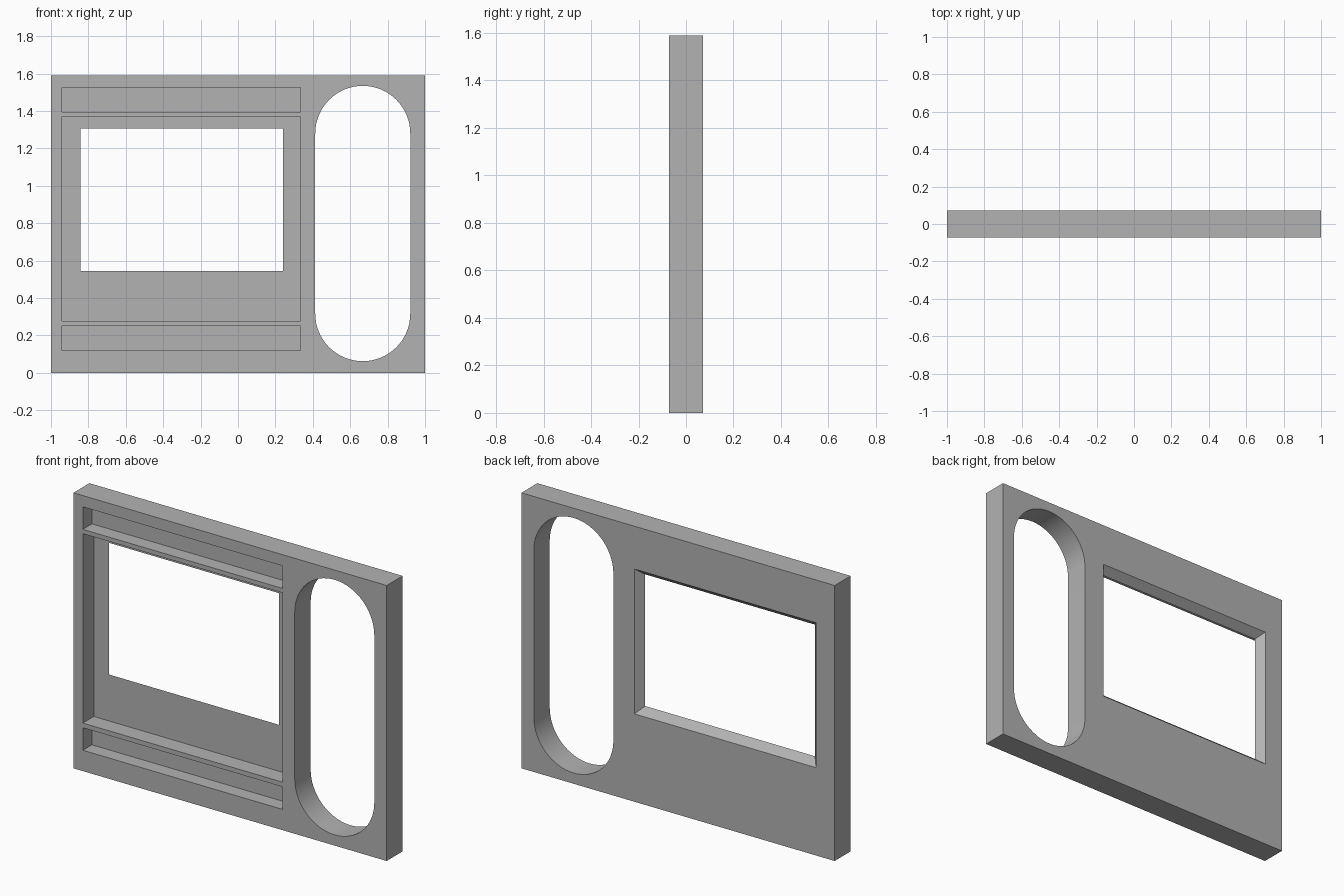
import bpy
import bmesh
import math

# Remove the default cube
cube = bpy.data.objects.get("Cube")
if cube:
    bpy.data.objects.remove(cube, do_unlink=True)

HEIGHT = 1.59
HALF = 0.0725            # half the panel thickness
FRONT, BACK = -HALF, HALF

grey = bpy.data.materials.new("plain grey")
grey.use_nodes = True
colour = (0.448, 0.448, 0.448, 1)
grey.diffuse_color = colour
grey.node_tree.nodes["Principled BSDF"].inputs["Base Color"].default_value = colour


def loft(name, front_outline, back_outline, y0, y1):
    """Solid between two matching (x, z) outlines at depths y0 and y1."""
    bm = bmesh.new()
    a = [bm.verts.new((x, y0, z)) for x, z in front_outline]
    b = [bm.verts.new((x, y1, z)) for x, z in back_outline]
    bm.faces.new(a)
    bm.faces.new(b[::-1])
    for i in range(len(a)):
        j = (i + 1) % len(a)
        bm.faces.new((a[j], a[i], b[i], b[j]))
    bmesh.ops.recalc_face_normals(bm, faces=bm.faces)
    mesh = bpy.data.meshes.new(name)
    bm.to_mesh(mesh)
    bm.free()
    mesh.materials.append(grey)
    obj = bpy.data.objects.new(name, mesh)
    bpy.context.collection.objects.link(obj)
    return obj


def rect(x0, x1, z0, z1, grow=0.0):
    return [(x0 - grow, z0 - grow), (x1 + grow, z0 - grow),
            (x1 + grow, z1 + grow), (x0 - grow, z1 + grow)]


def stadium(cx, r, z0, z1, steps=32):
    """Upright slot outline with round ends."""
    pts = []
    for cz, start in ((z1 - r, 0), (z0 + r, math.pi)):
        for i in range(steps + 1):
            t = start + math.pi * i / steps
            pts.append((cx + r * math.cos(t), cz + r * math.sin(t)))
    return pts


# Main slab
slab = rect(-1, 1, 0, HEIGHT)
panel = loft("panel", slab, slab, FRONT, BACK)

# Front recesses: lower strip, main display bay, upper strip
cutters = []
MAIN_DEPTH = 0.10
for name, z0, z1, depth in (("lower_strip_recess", 0.12, 0.25, 0.083),
                            ("main_recess", 0.277, 1.37, MAIN_DEPTH),
                            ("upper_strip_recess", 1.395, 1.525, 0.083)):
    r = rect(-0.94, 0.335, z0, z1)
    cutters.append(loft(name, r, r, FRONT - 0.05, FRONT + depth))

# Window, flaring towards the back
floor = FRONT + MAIN_DEPTH
slope = 0.038 / (BACK - floor)
over = 0.02
window = (-0.843, 0.241, 0.545, 1.305)
cutters.append(loft("window_cut",
                    rect(*window, grow=-slope * over),
                    rect(*window, grow=slope * (BACK - floor + over)),
                    floor - over, BACK + over))

# Round-ended slot through the whole slab
slot = stadium(0.667, 0.254, 0.062, 1.534)
cutters.append(loft("slot_cut", slot, slot, FRONT - 0.05, BACK + 0.05))

# Cut the openings and discard the cutters
bpy.ops.object.select_all(action="DESELECT")
bpy.context.view_layer.objects.active = panel
panel.select_set(True)
for cutter in cutters:
    cutter.hide_render = True
    mod = panel.modifiers.new(cutter.name, "BOOLEAN")
    mod.operation = "DIFFERENCE"
    mod.solver = "EXACT"
    mod.object = cutter
    bpy.ops.object.modifier_apply(modifier=mod.name)
    bpy.data.objects.remove(cutter, do_unlink=True)

bpy.ops.object.shade_smooth_by_angle(angle=math.radians(30))
